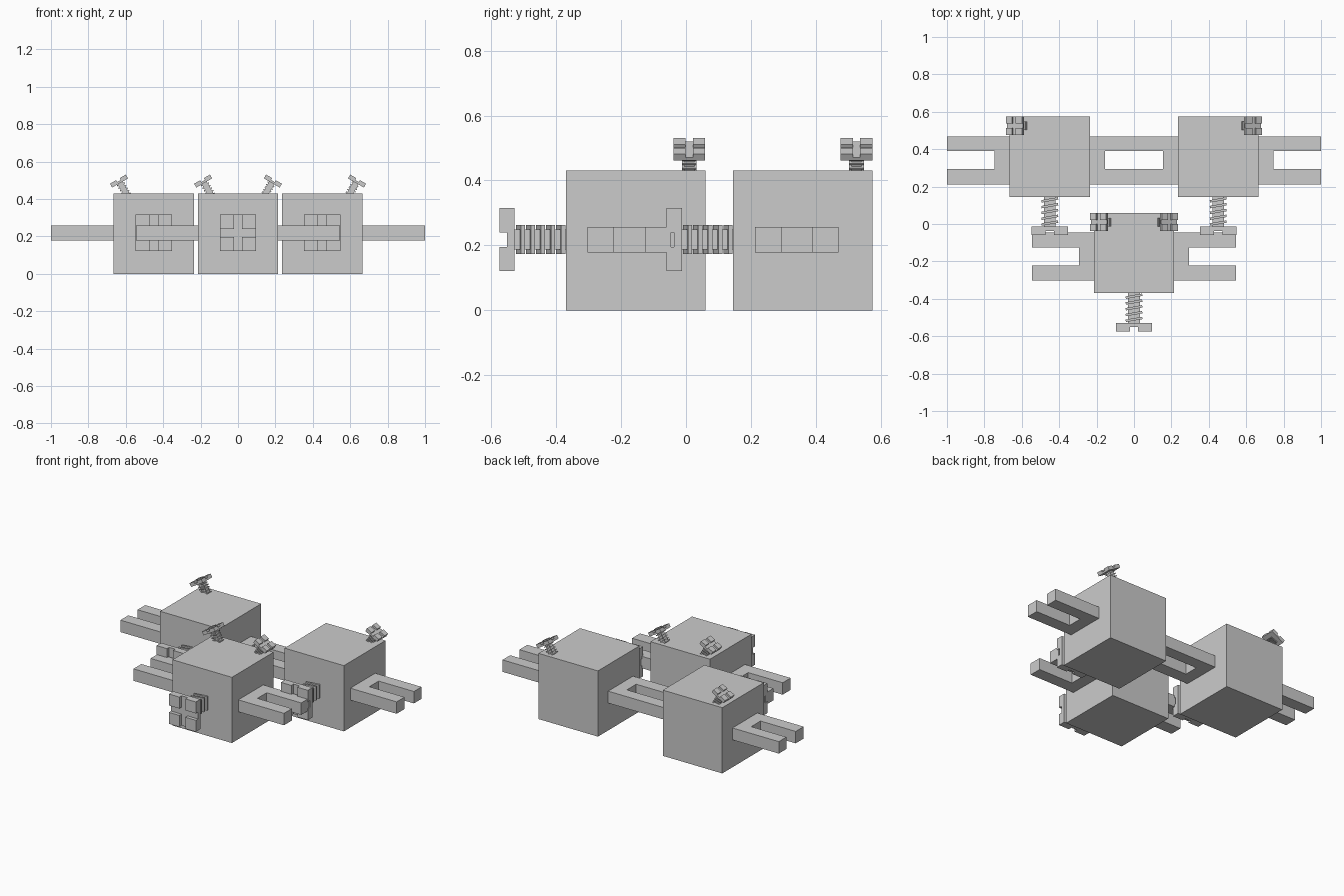
import bpy, bmesh
from math import radians
from mathutils import Matrix, Vector

if "Cube" in bpy.data.objects:
    bpy.data.objects.remove(bpy.data.objects["Cube"], do_unlink=True)

# Single grey material
grey = bpy.data.materials.new("plain grey")
grey.use_nodes = True
grey.diffuse_color = (0.6, 0.6, 0.6, 1)
grey.node_tree.nodes["Principled BSDF"].inputs["Base Color"].default_value = (0.6, 0.6, 0.6, 1)

SIDE = 0.43
ARM_Z = 0.218


def add_box(bm, center, size, tilt=0):
    m = (Matrix.Translation(center) @ Matrix.Rotation(tilt, 4, 'Y')
         @ Matrix.Diagonal((*size, 1)))
    bmesh.ops.create_cube(bm, size=1, matrix=m)


def finish(bm, name, matrix=Matrix()):
    bm.transform(matrix)
    bmesh.ops.recalc_face_normals(bm, faces=bm.faces)
    mesh = bpy.data.meshes.new(name)
    bm.to_mesh(mesh)
    bm.free()
    mesh.materials.append(grey)
    obj = bpy.data.objects.new(name, mesh)
    bpy.context.collection.objects.link(obj)
    return obj


def body(name, x, y):
    bm = bmesh.new()
    add_box(bm, (x, y, SIDE / 2), (SIDE, SIDE, SIDE))
    finish(bm, name)


# Threaded screw along local z, with a square cross-slotted head
def screw(name, matrix):
    bm = bmesh.new()
    add_box(bm, (0, 0, 0.08), (0.062, 0.062, 0.16))
    for i in range(5):
        add_box(bm, (0, 0, 0.016 + i * 0.031), (0.09, 0.09, 0.013), radians(10))
    add_box(bm, (0, 0, 0.17), (0.195, 0.195, 0.024))
    for sx in (-1, 1):
        for sy in (-1, 1):
            add_box(bm, (sx * 0.06, sy * 0.06, 0.1935), (0.075, 0.075, 0.023))
    finish(bm, name, matrix)


# Two-pronged arm: a U outline extruded upward
def fork(name, x, y, side, length):
    web = 0.08
    outline = [(0, -0.148), (length, -0.148), (length, -0.066), (web, -0.066),
               (web, 0.03), (length, 0.03), (length, 0.109), (0, 0.109)]
    bm = bmesh.new()
    face = bm.faces.new([bm.verts.new((x + side * (SIDE / 2 + px), y + py, ARM_Z - 0.039))
                         for px, py in outline])
    top = bmesh.ops.extrude_face_region(bm, geom=[face])["geom"]
    bmesh.ops.translate(bm, vec=Vector((0, 0, 0.078)),
                        verts=[v for v in top if isinstance(v, bmesh.types.BMVert)])
    finish(bm, name)


def nose(name, x, y):
    screw(name, Matrix.Translation((x, y - SIDE / 2, ARM_Z))
          @ Matrix.Rotation(radians(90), 4, 'X'))


# Small tilted screw on the top rear corner
def top_screw(name, x, y, side):
    screw(name, Matrix.Translation((x + side * 0.141, y + 0.165, 0.417))
          @ Matrix.Rotation(side * radians(30), 4, 'Y') @ Matrix.Scale(0.5, 4))


# Front middle block
body("middle_body", 0, -0.155)
nose("middle_nose_screw", 0, -0.155)
for label, s in (("left", 1), ("right", -1)):
    fork(f"middle_{label}_arm", 0, -0.155, s, 0.33)
    top_screw(f"middle_{label}_top_screw", 0, -0.155, s)

# Rear pair of blocks, whose inner arms meet in the middle
for label, s in (("left", 1), ("right", -1)):
    cx, cy = s * 0.45, 0.36
    body(f"{label}_body", cx, cy)
    nose(f"{label}_nose_screw", cx, cy)
    fork(f"{label}_outer_arm", cx, cy, s, 0.335)
    fork(f"{label}_inner_arm", cx, cy, -s, 0.235)
    top_screw(f"{label}_top_screw", cx, cy, s)
